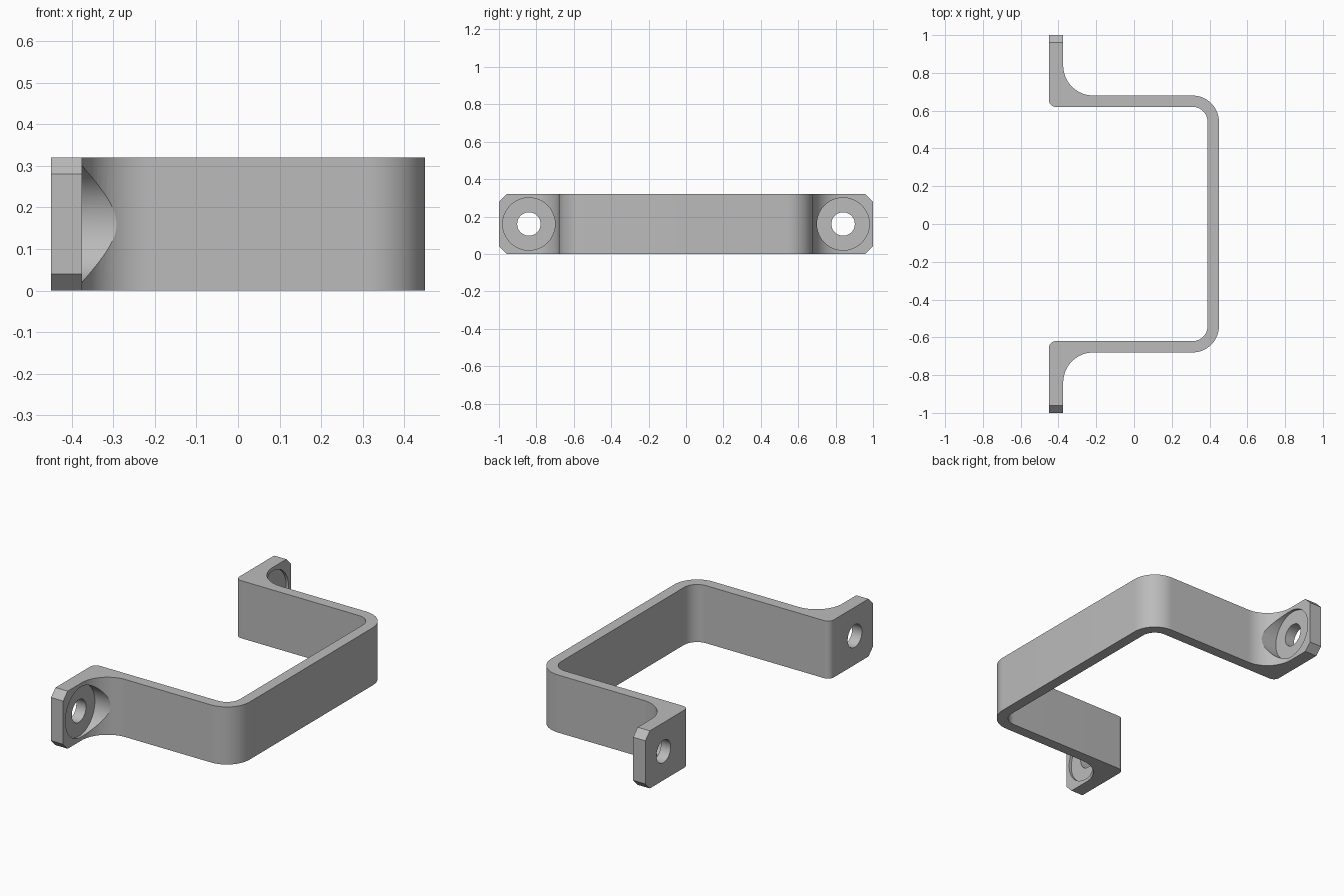
import bpy, bmesh
from math import pi, sin, cos, radians

default = bpy.data.objects.get("Cube")
if default:
    bpy.data.objects.remove(default, do_unlink=True)

HEIGHT, MID = 0.32, 0.16
BACK, FOOT, HOLE_Y = -0.45, -0.375, 0.84

metal = bpy.data.materials.new("plain_grey")
metal.use_nodes = True
grey = (0.5, 0.5, 0.5, 1)
metal.diffuse_color = grey
metal.node_tree.nodes["Principled BSDF"].inputs["Base Color"].default_value = grey


def arc(cx, cy, r, start, end, steps=16):
    angles = [radians(start + (end - start) * i / steps) for i in range(steps + 1)]
    return [(cx + r * cos(a), cy + r * sin(a)) for a in angles]


# Half outline: outer side towards the foot, then back along the inner side
outer = arc(0.31, 0.54, 0.14, 0, 90) + arc(-0.215, 0.84, 0.16, 270, 180) + [(FOOT, 1)]
inner = [(BACK, 1)] + arc(BACK + 0.035, 0.655, 0.035, 180, 270, 8) + arc(0.31, 0.54, 0.08, 90, 0)
half = outer + inner
mirrored = [(x, -y) for x, y in half]
outline = outer + inner + mirrored[len(outer):][::-1] + mirrored[:len(outer)][::-1]

# Extruded handle bar with both feet
bm = bmesh.new()
face = bm.faces.new([bm.verts.new((x, y, 0)) for x, y in outline])
top = bmesh.ops.extrude_face_region(bm, geom=[face])["geom"]
bmesh.ops.translate(bm, vec=(0, 0, HEIGHT), verts=[v for v in top if isinstance(v, bmesh.types.BMVert)])
bmesh.ops.recalc_face_normals(bm, faces=bm.faces)

# Chamfered foot ends
ends = [e for e in bm.edges
        if all(abs(v.co.y) > 0.999 for v in e.verts)
        and abs(e.verts[0].co.z - e.verts[1].co.z) < 0.001]
bmesh.ops.bevel(bm, geom=ends, offset=0.04, segments=1, affect='EDGES')
mesh = bpy.data.meshes.new("handle")
bm.to_mesh(mesh)
bm.free()
handle = bpy.data.objects.new("handle", mesh)
bpy.context.collection.objects.link(handle)
mesh.materials.append(metal)
bpy.context.view_layer.objects.active = handle
handle.select_set(True)


def drill(name, radius, x0, x1, y):
    """Cut a round hole along x."""
    bpy.ops.mesh.primitive_cylinder_add(vertices=64, radius=radius, depth=x1 - x0,
                                        location=((x0 + x1) / 2, y, MID), rotation=(0, pi / 2, 0))
    cutter = bpy.context.object
    cutter.name = name
    cutter.hide_render = True
    cutter.data.materials.append(metal)
    bpy.ops.object.select_all(action='DESELECT')
    handle.select_set(True)
    bpy.context.view_layer.objects.active = handle
    mod = handle.modifiers.new(name, 'BOOLEAN')
    mod.operation, mod.solver, mod.object = 'DIFFERENCE', 'EXACT', cutter
    bpy.ops.object.modifier_apply(modifier=mod.name)
    bpy.data.objects.remove(cutter, do_unlink=True)


# Screw holes and screw-head recesses
for side in (-1, 1):
    drill("screw_recess", 0.14, FOOT - 0.015, -0.1, side * HOLE_Y)
    drill("screw_hole", 0.0625, BACK - 0.1, FOOT + 0.1, side * HOLE_Y)

bpy.ops.object.shade_smooth_by_angle(angle=radians(25))
